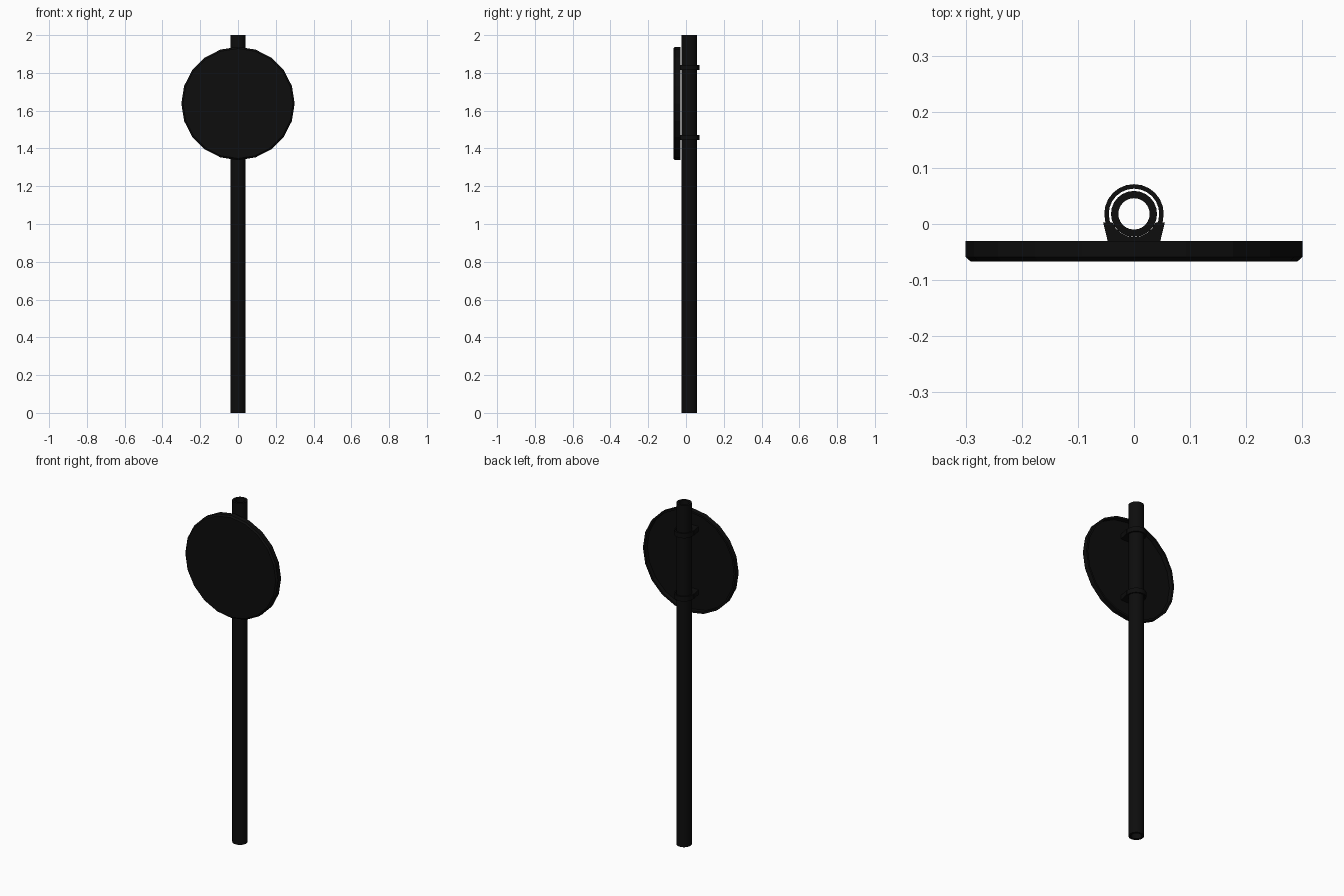
import bpy, bmesh
from math import sin, cos, pi, radians

if "Cube" in bpy.data.objects:
    bpy.data.objects.remove(bpy.data.objects["Cube"])

POLE_Y = 0.018
SIGN_Z = 1.638

dark = bpy.data.materials.new("dark_paint")
dark.diffuse_color = (0.004, 0.004, 0.004, 1)
dark.use_nodes = True
dark.node_tree.nodes["Principled BSDF"].inputs["Base Color"].default_value = dark.diffuse_color


def finish(bm, name, smooth=None):
    bmesh.ops.recalc_face_normals(bm, faces=bm.faces)
    me = bpy.data.meshes.new(name)
    bm.to_mesh(me)
    bm.free()
    ob = bpy.data.objects.new(name, me)
    bpy.context.collection.objects.link(ob)
    me.materials.append(dark)
    if smooth:
        bpy.ops.object.select_all(action='DESELECT')
        ob.select_set(True)
        bpy.context.view_layer.objects.active = ob
        bpy.ops.object.shade_smooth_by_angle(angle=radians(smooth))
    return ob


def tube(name, outer, inner, z0, z1, sides):
    bm = bmesh.new()
    rings = []
    for r, z in ((outer, z0), (outer, z1), (inner, z1), (inner, z0)):
        rings.append([bm.verts.new((r * cos(2 * pi * i / sides),
                                    POLE_Y + r * sin(2 * pi * i / sides), z))
                      for i in range(sides)])
    for k in range(4):
        a, b = rings[k], rings[(k + 1) % 4]
        for i in range(sides):
            j = (i + 1) % sides
            bm.faces.new((a[i], a[j], b[j], b[i]))
    return finish(bm, name, 35)


# hollow pole
tube("pole", 0.041, 0.028, 0, 2, 24)

# round sign: shallow dish with a chamfered front and a rim turned to the back
profile = [(0.291, -0.067), (0.3, -0.059), (0.3, -0.03), (0.289, -0.03), (0.289, -0.056)]
sides = 20
bm = bmesh.new()
rings = [[bm.verts.new((r * cos(2 * pi * i / sides), y, SIGN_Z + r * sin(2 * pi * i / sides)))
          for i in range(sides)] for r, y in profile]
for a, b in zip(rings, rings[1:]):
    for i in range(sides):
        j = (i + 1) % sides
        bm.faces.new((a[i], a[j], b[j], b[i]))
bm.faces.new(rings[0])
bm.faces.new(rings[-1])
finish(bm, "sign_disc")

# two clamps: a ring round the pole and a saddle block reaching into the dish
for label, z in (("upper", 1.828), ("lower", 1.458)):
    tube(label + "_clamp_ring", 0.053, 0.045, z - 0.014, z + 0.014, 24)
    half = [(0.055, 0.003), (0.047, -0.03), (0.043, -0.056)]
    outline = half + [(-x, y) for x, y in reversed(half)]
    for k in range(9):
        a = radians(202 + k * 17)
        outline.append((0.0415 * cos(a), POLE_Y + 0.0415 * sin(a)))
    bm = bmesh.new()
    face = bm.faces.new([bm.verts.new((x, y, z - 0.014)) for x, y in outline])
    top = bmesh.ops.extrude_face_region(bm, geom=[face], use_keep_orig=True)
    bmesh.ops.translate(bm, vec=(0, 0, 0.028),
                        verts=[v for v in top["geom"] if isinstance(v, bmesh.types.BMVert)])
    finish(bm, label + "_clamp_saddle")
